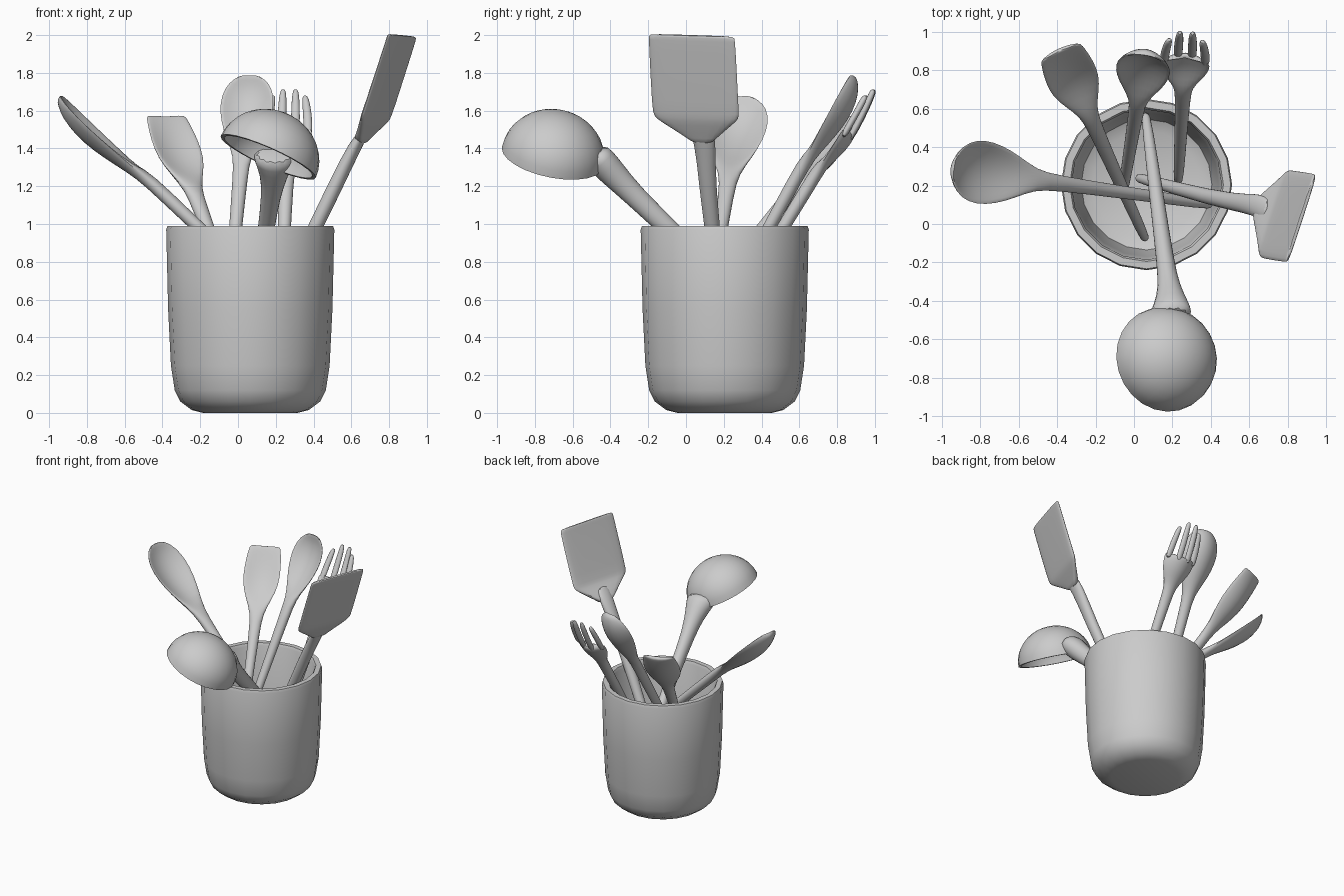
import bpy, bmesh, math
from mathutils import Vector

if "Cube" in bpy.data.objects:
    bpy.data.objects.remove(bpy.data.objects["Cube"], do_unlink=True)

grey = bpy.data.materials.new("plain grey")
grey.use_nodes = True
grey.diffuse_color = (0.6, 0.6, 0.6, 1)
grey.node_tree.nodes["Principled BSDF"].inputs["Base Color"].default_value = (0.6, 0.6, 0.6, 1)


def finish(name, bm, angle=40, subdivide=0):
    bmesh.ops.recalc_face_normals(bm, faces=bm.faces)
    mesh = bpy.data.meshes.new(name)
    bm.to_mesh(mesh)
    bm.free()
    mesh.materials.append(grey)
    obj = bpy.data.objects.new(name, mesh)
    bpy.context.collection.objects.link(obj)
    if subdivide:
        obj.modifiers.new("soften", 'SUBSURF').levels = subdivide
        obj.modifiers["soften"].render_levels = subdivide
    bpy.ops.object.select_all(action='DESELECT')
    obj.select_set(True)
    bpy.context.view_layer.objects.active = obj
    bpy.ops.object.shade_smooth_by_angle(angle=math.radians(angle))
    return obj


def revolve(name, profile, centre, axis=(0, 0, 1), segments=20):
    """Spin an (r, z) profile about an axis; r = 0 ends close to a point."""
    bm = bmesh.new()
    pts = [bm.verts.new((r, 0, z)) for r, z in profile]
    edges = [bm.edges.new(pair) for pair in zip(pts, pts[1:])]
    bmesh.ops.spin(bm, geom=pts + edges, cent=(0, 0, 0), axis=(0, 0, 1),
                   angle=math.tau, steps=segments)
    bmesh.ops.remove_doubles(bm, verts=bm.verts, dist=0.0005)
    turn = Vector((0, 0, 1)).rotation_difference(Vector(axis))
    for v in bm.verts:
        v.co = turn @ v.co + Vector(centre)
    return finish(name, bm)


def loft(name, stations, side, square=1.0, sides=12):
    """Skin oval sections (centre, half width, half thickness, dish depth)."""
    bm = bmesh.new()
    rings = []
    for i, (c, hw, ht, dish) in enumerate(stations):
        tangent = stations[min(i + 1, len(stations) - 1)][0] - stations[max(i - 1, 0)][0]
        normal = side.cross(tangent).normalized()
        ring = []
        for k in range(sides):
            a = math.tau * k / sides
            u = math.copysign(abs(math.cos(a)) ** square, math.cos(a))
            v = math.copysign(abs(math.sin(a)) ** square, math.sin(a))
            ring.append(bm.verts.new(c + side * u * hw + normal * (v * ht - dish * (1 - u * u))))
        rings.append(ring)
    for r, s in zip(rings, rings[1:]):
        for k in range(sides):
            j = (k + 1) % sides
            bm.faces.new((r[k], r[j], s[j], s[k]))
    bm.faces.new(rings[0])
    bm.faces.new(rings[-1])
    return finish(name, bm, 60, 1)


def straight(name, start, tip, sections):
    """Utensil on a straight axis, its dished face turned upward."""
    a, b = Vector(start), Vector(tip)
    side = (b - a).cross(Vector((0, 0, 1))).normalized()
    loft(name, [(a.lerp(b, t), hw, ht, dish) for t, hw, ht, dish in sections], side)
    return a, b, side


# Pot with rounded base and thick rim
revolve("pot", [(0, 0), (.25, 0), (.31, .015), (.37, .06), (.4, .12), (.42, .25),
                (.435, .55), (.445, .97), (.438, .99), (.4, .99), (.39, .97),
                (.375, .3), (.34, .09), (.28, .06), (0, .06)], (.065, .205, 0))

# Two spoons with oval bowls
handle = [(0, .018, .018, 0), (.01, .028, .028, 0), (.35, .034, .034, 0), (.6, .042, .038, 0)]


def spoon(name, start, tip, w):
    bowl = [(.68, .055, .036, .005), (.75, .115, .026, .045), (.82, .16, .022, .075),
            (.89, .178, .02, .085), (.95, .155, .02, .065), (.985, .1, .02, .03),
            (1.0, .045, .016, .01)]
    straight(name, start, tip, handle + [(t, h * w, k, d) for t, h, k, d in bowl])


spoon("left_spoon", (.4, .1, .4), (-.94, .29, 1.68), 1)
spoon("middle_spoon", (-.06, .15, .45), (.06, .88, 1.79), .86)

# Flat-tipped scoop
straight("flat_tipped_spoon", (.06, -.08, .38), (-.38, .89, 1.57), handle + [
    (.68, .05, .036, 0), (.75, .1, .026, .03), (.82, .14, .022, .055),
    (.9, .142, .02, .05), (.97, .128, .018, .03), (1.0, .118, .016, .02),
    (1.005, .105, .01, .02)])

# Slotted fork: dished palm and four curved tines
a, b, side = straight("fork_palm", (.23, .22, .5), (.27, .96, 1.71), handle + [
    (.67, .05, .034, 0), (.72, .095, .026, .03), (.77, .13, .022, .055),
    (.82, .138, .02, .06), (.835, .13, .012, .06)])
up = side.cross(b - a).normalized()
for i, (u, tip_u, end) in enumerate([(-.108, -.085, .98), (-.037, -.033, 1.015),
                                     (.037, .033, 1.015), (.108, .085, .98)]):
    tine = []
    for f, hw in [(0, .024), (.3, .026), (.65, .025), (.93, .02), (1, .01)]:
        across = u + (tip_u - u) * f * f
        sag = .06 * (1 - (u / .138) ** 2) * (1 - .5 * f * f)
        centre = a.lerp(b, .8 + (end - .8) * f) + side * across - up * sag
        tine.append((centre, hw, .019 if f < 1 else .01, 0))
    loft(f"fork_tine_{i + 1}", tine, side, sides=8)

# Turner: bent handle and broad flat blade
loft("turner_handle", [(Vector(c), w, t, 0) for c, w, t in [
    ((.02, .24, .2), .02, .02), ((.03, .238, .22), .03, .03), ((.42, .13, 1), .042, .042),
    ((.59, .105, 1.36), .052, .04), ((.65, .095, 1.46), .065, .032),
    ((.7, .07, 1.54), .06, .012)]], Vector((.15, .98, 0)).normalized())
loft("turner_blade", [(Vector(c), w, t, 0) for c, w, t in [
    ((.645, .09, 1.435), .055, .025), ((.655, .087, 1.455), .075, .025),
    ((.715, .06, 1.54), .21, .018), ((.728, .055, 1.565), .242, .016),
    ((.742, .05, 1.6), .246, .015), ((.86, .032, 1.965), .246, .012),
    ((.867, .03, 1.992), .243, .012), ((.869, .03, 2.0), .235, .01)]],
    Vector((.31, .95, -.03)).normalized(), square=.45)

# Ladle: upturned bowl and flared handle
R, H, T = .275, .25, .02
arc = [math.radians(d) for d in range(0, 91, 10)]
outer = [(R * math.sin(t), H * math.cos(t)) for t in arc]
inner = [((R - T) * math.sin(t), (H - T) * math.cos(t)) for t in reversed(arc)]
revolve("ladle_bowl", outer + inner, (.16, -.705, 1.355), (.4, .18, .9), 24)
loft("ladle_handle", [(Vector(c), w, t, 0) for c, w, t in [
    ((.06, .57, .33), .018, .018), ((.062, .56, .34), .028, .028),
    ((.15, -.1, .985), .045, .055), ((.175, -.28, 1.155), .052, .06),
    ((.19, -.38, 1.26), .075, .075), ((.192, -.45, 1.335), .11, .085),
    ((.19, -.49, 1.375), .12, .075)]], Vector((.99, .13, 0)).normalized())
